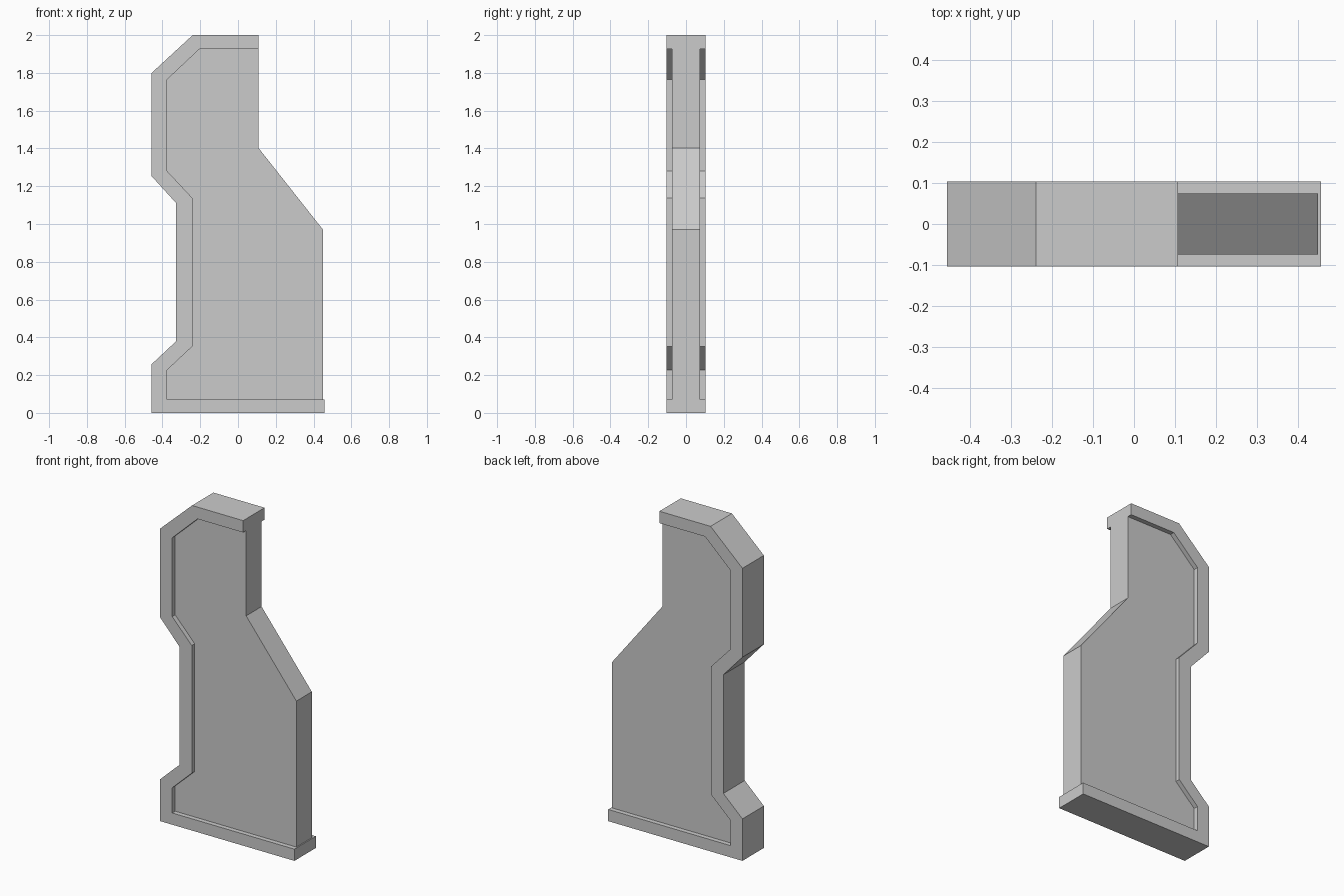
import bpy
import bmesh

cube = bpy.data.objects.get("Cube")
if cube:
    bpy.data.objects.remove(cube, do_unlink=True)

grey = bpy.data.materials.new("plain grey")
grey.use_nodes = True
colour = (0.6, 0.6, 0.6, 1)
grey.diffuse_color = colour
grey.node_tree.nodes["Principled BSDF"].inputs["Base Color"].default_value = colour


def slab(name, outline, half_depth):
    """Extrude an x-z outline symmetrically along y."""
    bm = bmesh.new()
    face = bm.faces.new([bm.verts.new((x, -half_depth, z)) for x, z in outline])
    new = bmesh.ops.extrude_face_region(bm, geom=[face])["geom"]
    verts = [v for v in new if isinstance(v, bmesh.types.BMVert)]
    bmesh.ops.translate(bm, verts=verts, vec=(0, 2 * half_depth, 0))
    bmesh.ops.recalc_face_normals(bm, faces=bm.faces)
    mesh = bpy.data.meshes.new(name)
    bm.to_mesh(mesh)
    bm.free()
    mesh.materials.append(grey)
    obj = bpy.data.objects.new(name, mesh)
    bpy.context.collection.objects.link(obj)
    return obj


# Raised border: outer edge from top to foot, inner edge back up
outer = [(0.108, 2), (-0.24, 2), (-0.457, 1.8), (-0.457, 1.253), (-0.327, 1.11),
         (-0.327, 0.38), (-0.457, 0.258), (-0.457, 0), (0.457, 0)]
inner = [(0.457, 0.072), (-0.375, 0.072), (-0.375, 0.227), (-0.242, 0.352),
         (-0.242, 1.138), (-0.375, 1.28), (-0.375, 1.765), (-0.203, 1.927),
         (0.108, 1.927)]
slab("raised_border", outer + inner, 0.104)

# Thinner recessed panel, filling the border and open on the right
panel_right = [(0.108, 1.403), (0.45, 0.97), (0.45, 0.072)]
slab("recessed_panel", inner[1:] + panel_right, 0.075)
